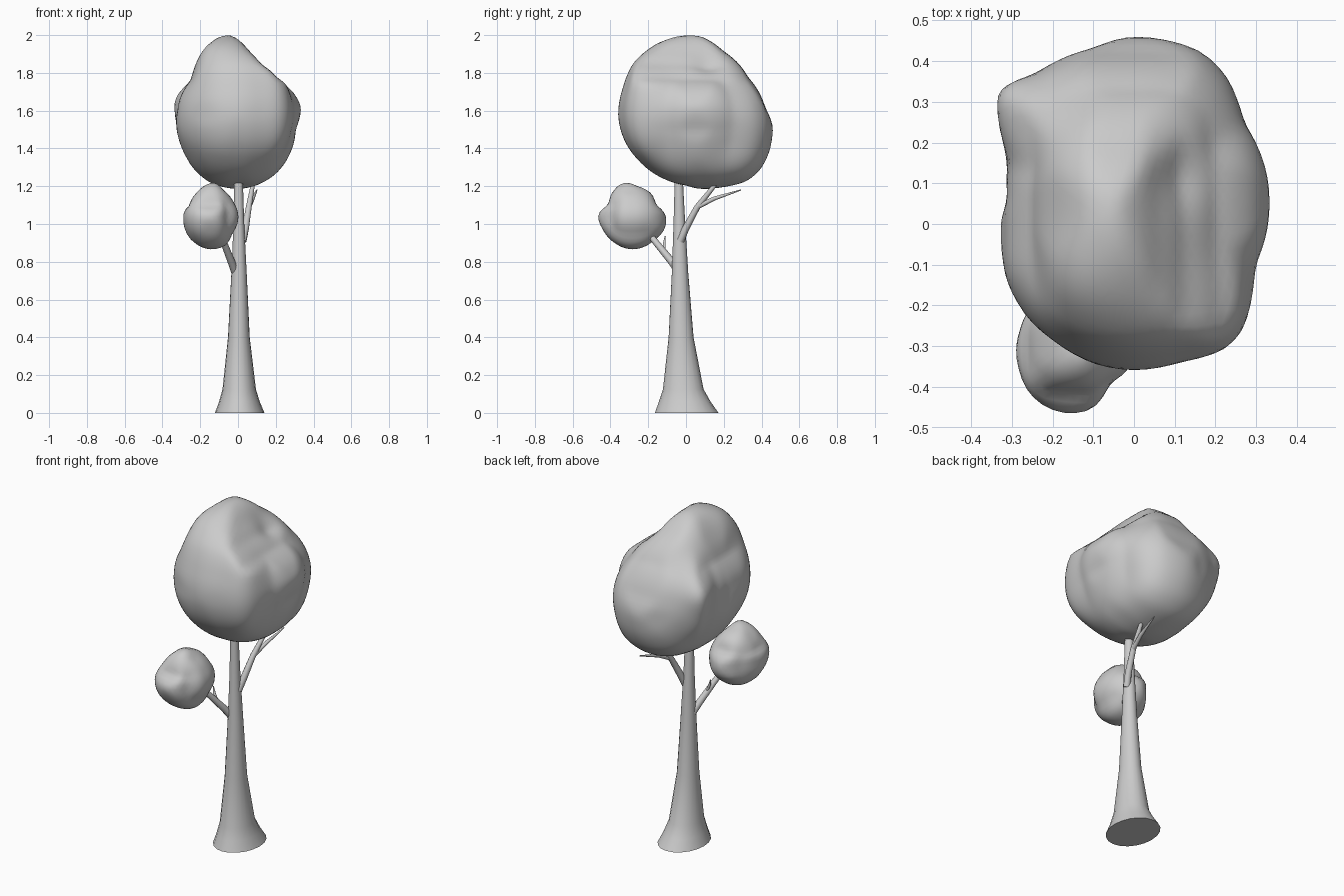
import bpy, bmesh, math
from mathutils import Vector

if "Cube" in bpy.data.objects:
    bpy.data.objects.remove(bpy.data.objects["Cube"])


def finish(bm, name):
    bmesh.ops.recalc_face_normals(bm, faces=bm.faces)
    me = bpy.data.meshes.new(name)
    bm.to_mesh(me)
    bm.free()
    ob = bpy.data.objects.new(name, me)
    bpy.context.collection.objects.link(ob)
    bpy.ops.object.select_all(action='DESELECT')
    ob.select_set(True)
    bpy.context.view_layer.objects.active = ob
    bpy.ops.object.shade_smooth_by_angle(angle=math.radians(50))
    return ob


def polar(points, ca, cb):
    """Turn an outline into a function: angle -> radius about (ca, cb)."""
    t = sorted((math.atan2(b - cb, a - ca), math.hypot(a - ca, b - cb)) for a, b in points)
    t = [(t[-1][0] - math.tau, t[-1][1])] + t + [(t[0][0] + math.tau, t[0][1])]

    def radius(ang):
        for (a0, r0), (a1, r1) in zip(t, t[1:]):
            if a0 <= ang <= a1:
                f = (ang - a0) / max(a1 - a0, 1e-6)
                return r0 + (r1 - r0) * f
        return t[0][1]
    return radius


def foliage(name, c, front, side, top, bumps, subdiv, passes):
    """Lumpy ball whose outlines follow the front, side and top profiles."""
    planes = [(1, 0, 2, polar(front, c[0], c[2])),
              (0, 1, 2, polar(side, c[1], c[2])),
              (2, 0, 1, polar(top, c[0], c[1]))]
    dents = [((Vector(p) - Vector(c)).normalized(), amt, w) for p, amt, w in bumps]
    bm = bmesh.new()
    bmesh.ops.create_icosphere(bm, subdivisions=subdiv, radius=1)
    for v in bm.verts:
        d = v.co.normalized()
        total = weight = 0
        hull = 9
        for n, a, b, rad in planes:
            k = max(1 - d[n] ** 2, 1e-6)
            r = rad(math.atan2(d[b], d[a]))
            total += r * k ** 4
            weight += k ** 4
            hull = min(hull, r / math.sqrt(k))
        r = min(total / weight, hull)
        for p, amt, w in dents:
            r += amt * math.exp((d.dot(p) - 1) / w)
        v.co = Vector(c) + d * r
    for _ in range(passes):
        bmesh.ops.smooth_vert(bm, verts=bm.verts, factor=0.3,
                              use_axis_x=True, use_axis_y=True, use_axis_z=True)
    return finish(bm, name)


def branch(name, path, sides=10):
    """Tapered tube through (x, y, z, radius) points."""
    bm = bmesh.new()
    pts = [Vector(p[:3]) for p in path]
    rings = []
    for i, p in enumerate(path):
        t = pts[min(i + 1, len(pts) - 1)] - pts[max(i - 1, 0)]
        q = t.to_track_quat('Z', 'Y')
        rings.append([bm.verts.new(pts[i] + q @ Vector((p[3] * math.cos(j * math.tau / sides),
                      p[3] * math.sin(j * math.tau / sides), 0))) for j in range(sides)])
    skin(bm, rings)
    return finish(bm, name)


def skin(bm, rings):
    n = len(rings[0])
    for a, b in zip(rings, rings[1:]):
        for j in range(n):
            bm.faces.new((a[j], a[(j + 1) % n], b[(j + 1) % n], b[j]))
    bm.faces.new(rings[0])
    bm.faces.new(rings[-1])


# Trunk: elliptical rings (z, x min, x max, y min, y max)
bm = bmesh.new()
rings = []
for z, x0, x1, y0, y1 in [(0, -.122, .14, -.165, .172), (.06, -.1, .115, -.143, .13),
                          (.125, -.082, .095, -.122, .093), (.4, -.053, .062, -.092, .04),
                          (.74, -.035, .046, -.075, .012), (1.0, -.024, .033, -.066, -.004),
                          (1.225, -.02, .026, -.06, -.016)]:
    rings.append([bm.verts.new(((x0 + x1) / 2 + (x1 - x0) / 2 * math.cos(a),
                                (y0 + y1) / 2 + (y1 - y0) / 2 * math.sin(a), z))
                  for a in (j * math.tau / 20 for j in range(20))])
skin(bm, rings)
finish(bm, "trunk")

# Branches and twigs
branch("lower_branch", [(-.005, -.02, .72, .022), (-.035, -.075, .8, .02),
                        (-.09, -.19, .94, .016), (-.12, -.24, 1.0, .012)])
branch("lower_twig", [(-.055, -.115, .855, .008), (-.075, -.115, .9, .007), (-.085, -.11, .935, .003)])
branch("upper_branch", [(.025, -.03, .91, .02), (.04, .0, .98, .019),
                        (.057, .06, 1.09, .016), (.075, .14, 1.19, .012), (.08, .17, 1.23, .01)])
branch("upper_twig", [(.06, .07, 1.095, .013), (.078, .15, 1.135, .011), (.1, .29, 1.18, .003)])

# Main crown
foliage("crown", (0, .05, 1.58),
        [(-.05, 2.005), (0, 1.98), (.06, 1.915), (.12, 1.845), (.2, 1.765), (.29, 1.7), (.335, 1.62),
         (.305, 1.5), (.28, 1.38), (.2, 1.265), (.1, 1.205), (0, 1.185), (-.15, 1.22), (-.27, 1.34),
         (-.335, 1.5), (-.32, 1.6), (-.31, 1.66), (-.25, 1.76), (-.2, 1.88), (-.12, 1.98)],
        [(0, 2.005), (.08, 1.995), (.2, 1.915), (.33, 1.775), (.42, 1.615), (.465, 1.5), (.455, 1.39),
         (.4, 1.285), (.32, 1.215), (.2, 1.185), (0, 1.205), (-.13, 1.245), (-.25, 1.335),
         (-.325, 1.44), (-.36, 1.57), (-.335, 1.72), (-.285, 1.85), (-.15, 1.955)],
        [(-.335, .315), (-.24, .372), (-.1, .432), (0, .465), (.16, .432), (.225, .37), (.275, .25),
         (.335, .05), (.3, -.1), (.265, -.27), (.22, -.315), (.12, -.338), (0, -.36),
         (-.1, -.343), (-.2, -.285), (-.325, -.14), (-.335, -.08), (-.31, .06), (-.31, .15), (-.335, .23)],
        [((.09, .12, 1.82), -.03, .04), ((.22, .33, 1.73), -.03, .05), ((-.33, .31, 1.65), .03, .02),
         ((-.16, -.13, 1.9), .02, .03), ((.2, -.2, 1.76), .015, .03)], 5, 2)

# Small lower foliage ball
foliage("small_foliage", (-.145, -.285, 1.04),
        [(-.12, 1.225), (-.22, 1.165), (-.26, 1.09), (-.29, 1.07), (-.285, .97), (-.23, .9),
         (-.15, .865), (-.07, .88), (-.03, .95), (.003, 1.03), (-.02, 1.11), (-.08, 1.18)],
        [(-.33, 1.225), (-.26, 1.2), (-.18, 1.16), (-.16, 1.1), (-.105, 1.05), (-.1, .99),
         (-.16, .92), (-.28, .865), (-.38, .9), (-.44, .97), (-.47, 1.05), (-.41, 1.1), (-.39, 1.17)],
        [(-.28, -.26), (-.29, -.32), (-.27, -.4), (-.22, -.45), (-.16, -.47), (-.1, -.455),
         (-.06, -.39), (-.005, -.35), (.003, -.26), (-.04, -.16), (-.14, -.1), (-.23, -.18)],
        [], 4, 2)
